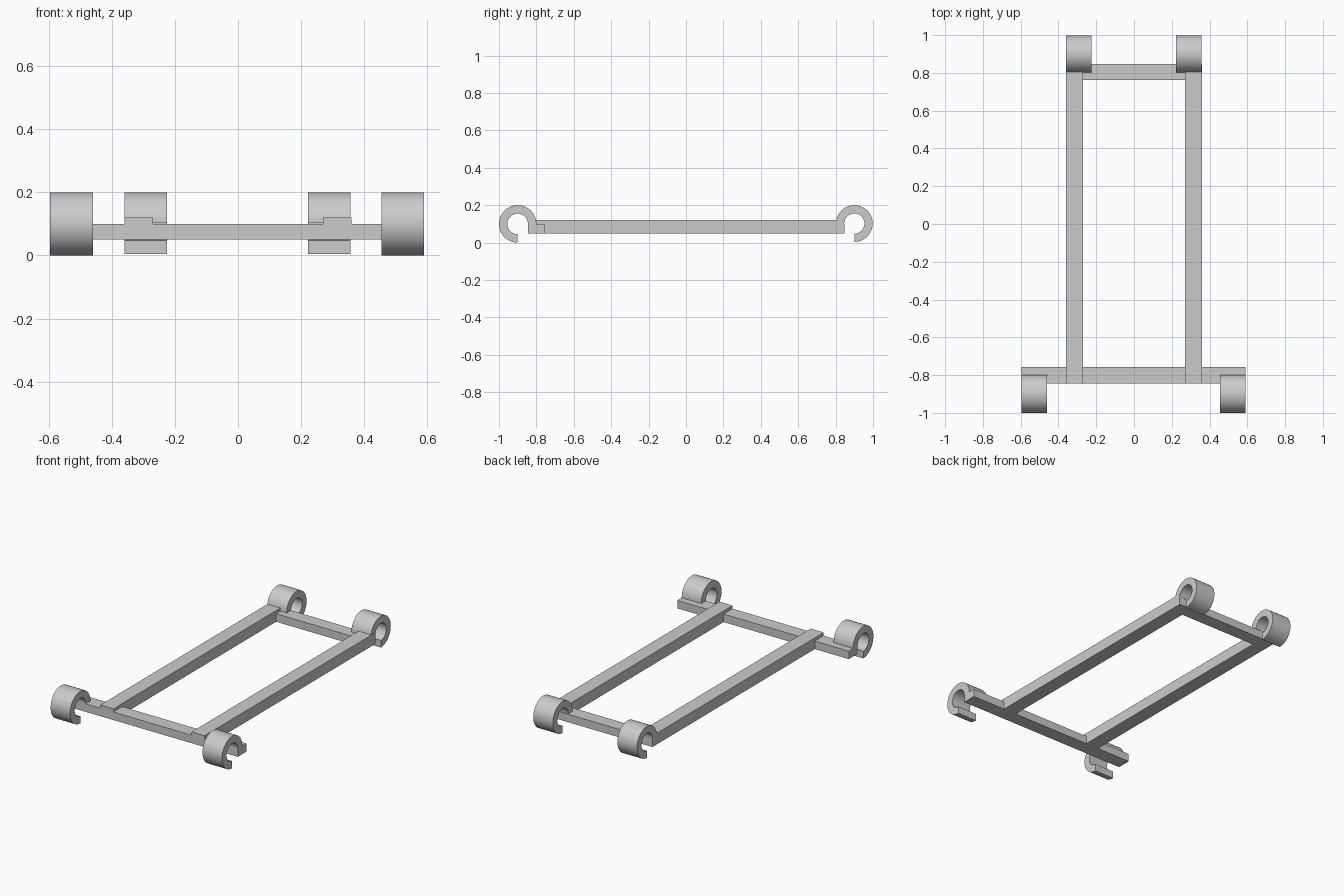
import bpy, bmesh, math

if "Cube" in bpy.data.objects:
    bpy.data.objects.remove(bpy.data.objects["Cube"])

grey = bpy.data.materials.new("light grey")
grey.diffuse_color = (0.6, 0.6, 0.6, 1)
grey.use_nodes = True
grey.node_tree.nodes["Principled BSDF"].inputs["Base Color"].default_value = grey.diffuse_color


def finish(bm, name):
    bmesh.ops.recalc_face_normals(bm, faces=bm.faces)
    mesh = bpy.data.meshes.new(name)
    bm.to_mesh(mesh)
    bm.free()
    mesh.materials.append(grey)
    obj = bpy.data.objects.new(name, mesh)
    bpy.context.collection.objects.link(obj)
    return obj


def bar(name, x, y, z):
    """Square-edged bar given its (min, max) range on each axis."""
    bm = bmesh.new()
    bmesh.ops.create_cube(bm, size=1)
    for v in bm.verts:
        v.co = [r[0] + (c + 0.5) * (r[1] - r[0]) for c, r in zip(v.co, (x, y, z))]
    return finish(bm, name)


def clip(name, x, cy, cz, outer, inner, side, steps=48):
    """Three-quarter ring along x, open at the lower inward quarter."""
    bm = bmesh.new()
    angles = [1.5 * math.pi * i / steps for i in range(steps + 1)]
    points = [(r * math.cos(a), r * math.sin(a))
              for r, seq in ((outer, angles), (inner, angles[::-1])) for a in seq]
    # angle 0 points towards the middle of the frame
    rows = [[bm.verts.new((px, cy - side * u, cz + w)) for u, w in points] for px in x]
    n = len(points)
    for i in range(n):
        j = (i + 1) % n
        bm.faces.new((rows[0][i], rows[0][j], rows[1][j], rows[1][i]))
    # end caps as strips of quads
    for row in rows:
        for i in range(steps):
            bm.faces.new((row[i], row[i + 1], row[n - 2 - i], row[n - 1 - i]))
    obj = finish(bm, name)
    bpy.ops.object.select_all(action='DESELECT')
    obj.select_set(True)
    bpy.context.view_layer.objects.active = obj
    bpy.ops.object.shade_smooth_by_angle(angle=math.radians(30))
    return obj


# Cross bars
bar("front_crossbar", (-0.595, 0.59), (-0.845, -0.757), (0.05, 0.1))
bar("rear_crossbar", (-0.27, 0.355), (0.762, 0.847), (0.05, 0.1))

# Long side rails
bar("left_rail", (-0.36, -0.27), (-0.845, 0.845), (0.05, 0.12))
bar("right_rail", (0.27, 0.36), (-0.845, 0.845), (0.05, 0.12))

# Open ring clips
clip("front_left_clip", (-0.595, -0.46), -0.9, 0.1, 0.1, 0.055, -1)
clip("front_right_clip", (0.455, 0.59), -0.9, 0.1, 0.1, 0.055, -1)
clip("rear_left_clip", (-0.36, -0.225), 0.9, 0.102, 0.098, 0.054, 1)
clip("rear_right_clip", (0.222, 0.357), 0.9, 0.102, 0.098, 0.054, 1)
